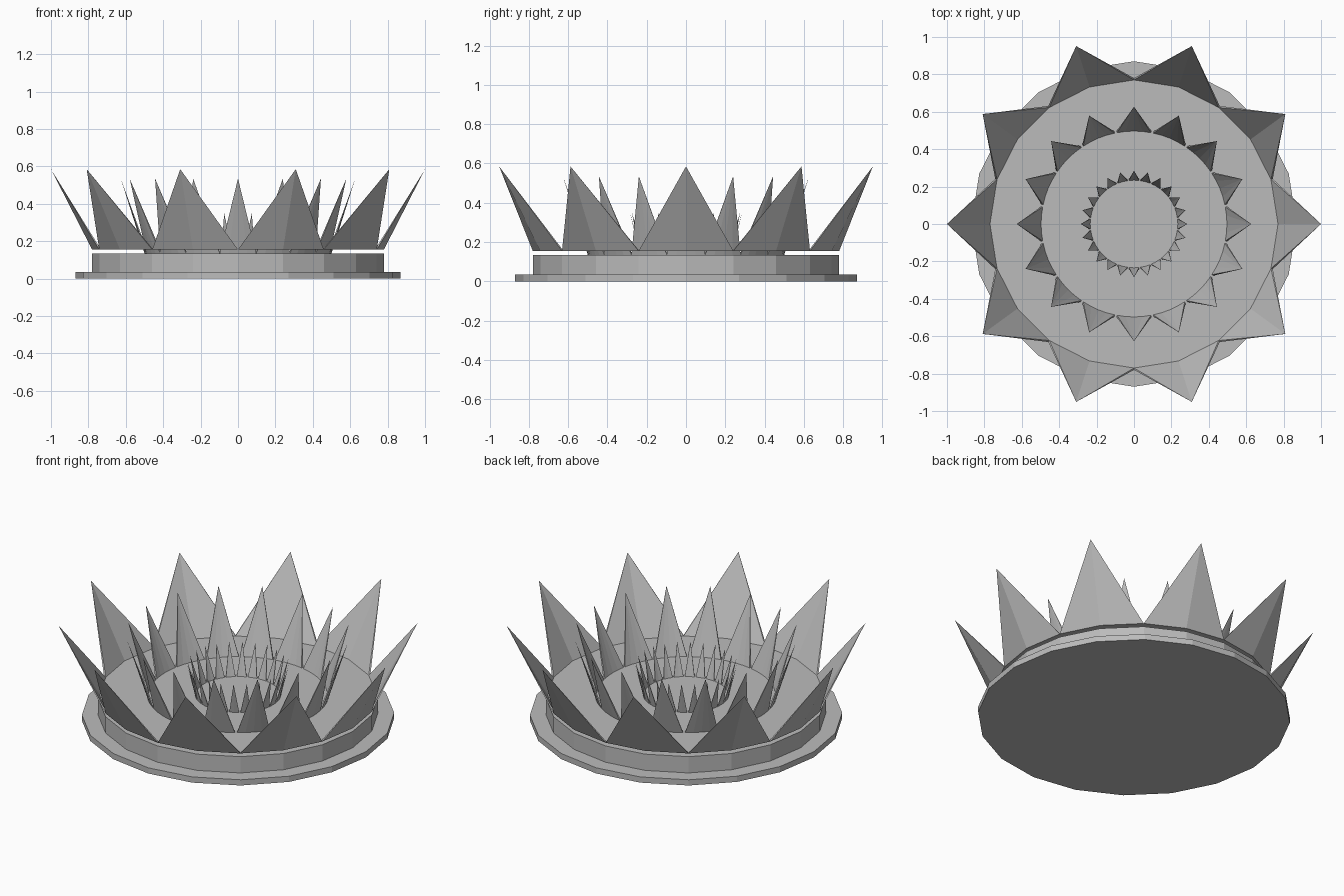
import bpy
import bmesh
from math import cos, sin, pi, radians
from mathutils import Vector

if "Cube" in bpy.data.objects:
    bpy.data.objects.remove(bpy.data.objects["Cube"], do_unlink=True)

# One plain grey for every part
grey = bpy.data.materials.new("grey")
grey.use_nodes = True
grey.diffuse_color = (0.5, 0.5, 0.5, 1)
grey.node_tree.nodes["Principled BSDF"].inputs["Base Color"].default_value = grey.diffuse_color


def polar(radius, angle, z):
    return Vector((radius * cos(angle), radius * sin(angle), z))


def finish(bm, name):
    bmesh.ops.recalc_face_normals(bm, faces=bm.faces)
    mesh = bpy.data.meshes.new(name)
    bm.to_mesh(mesh)
    bm.free()
    mesh.materials.append(grey)
    obj = bpy.data.objects.new(name, mesh)
    bpy.context.collection.objects.link(obj)
    return obj


def disc(name, radius, z, height=0, sides=20):
    """Flat polygon, extruded upward when it has a height."""
    bm = bmesh.new()
    rim = [bm.verts.new(polar(radius, 2 * pi * i / sides, z)) for i in range(sides)]
    face = bm.faces.new(rim)
    if height:
        top = bmesh.ops.extrude_face_region(bm, geom=[face], use_keep_orig=True)
        moved = [v for v in top["geom"] if isinstance(v, bmesh.types.BMVert)]
        bmesh.ops.translate(bm, verts=moved, vec=(0, 0, height))
    return finish(bm, name)


def petal_ring(name, count, base_r, base_z, tip_r, tip_z, segments, thick):
    """Ring of thin pointed petals, each a fan from a curved base to its tip."""
    bm = bmesh.new()
    step = 2 * pi / count
    for k in range(count):
        middle = k * step
        tip = bm.verts.new(polar(tip_r, middle, tip_z))
        angles = [middle + step * (i / segments - 0.5) for i in range(segments + 1)]
        outer = [bm.verts.new(polar(base_r, a, base_z)) for a in angles]
        inner = [bm.verts.new(polar(base_r - thick, a, base_z)) for a in angles]
        for i in range(segments):
            bm.faces.new((outer[i], outer[i + 1], tip))
            bm.faces.new((inner[i + 1], inner[i], tip))
            bm.faces.new((outer[i + 1], outer[i], inner[i], inner[i + 1]))
        bm.faces.new((inner[0], outer[0], tip))
        bm.faces.new((outer[-1], inner[-1], tip))
    return finish(bm, name)


# Stepped base
disc("base_plate", 0.87, 0, 0.035)
disc("base_drum", 0.78, 0.035, 0.1)

# Thin floor carrying the outer petals, just above the drum
disc("petal_floor", 0.78, 0.155)

# Three rings of petals
petal_ring("outer_petals", 10, 0.78, 0.155, 1.0, 0.585, 2, 0.01)
petal_ring("middle_petals", 16, 0.5, 0.135, 0.627, 0.535, 4, 0.01)
petal_ring("inner_petals", 24, 0.235, 0.135, 0.285, 0.35, 2, 0.006)
